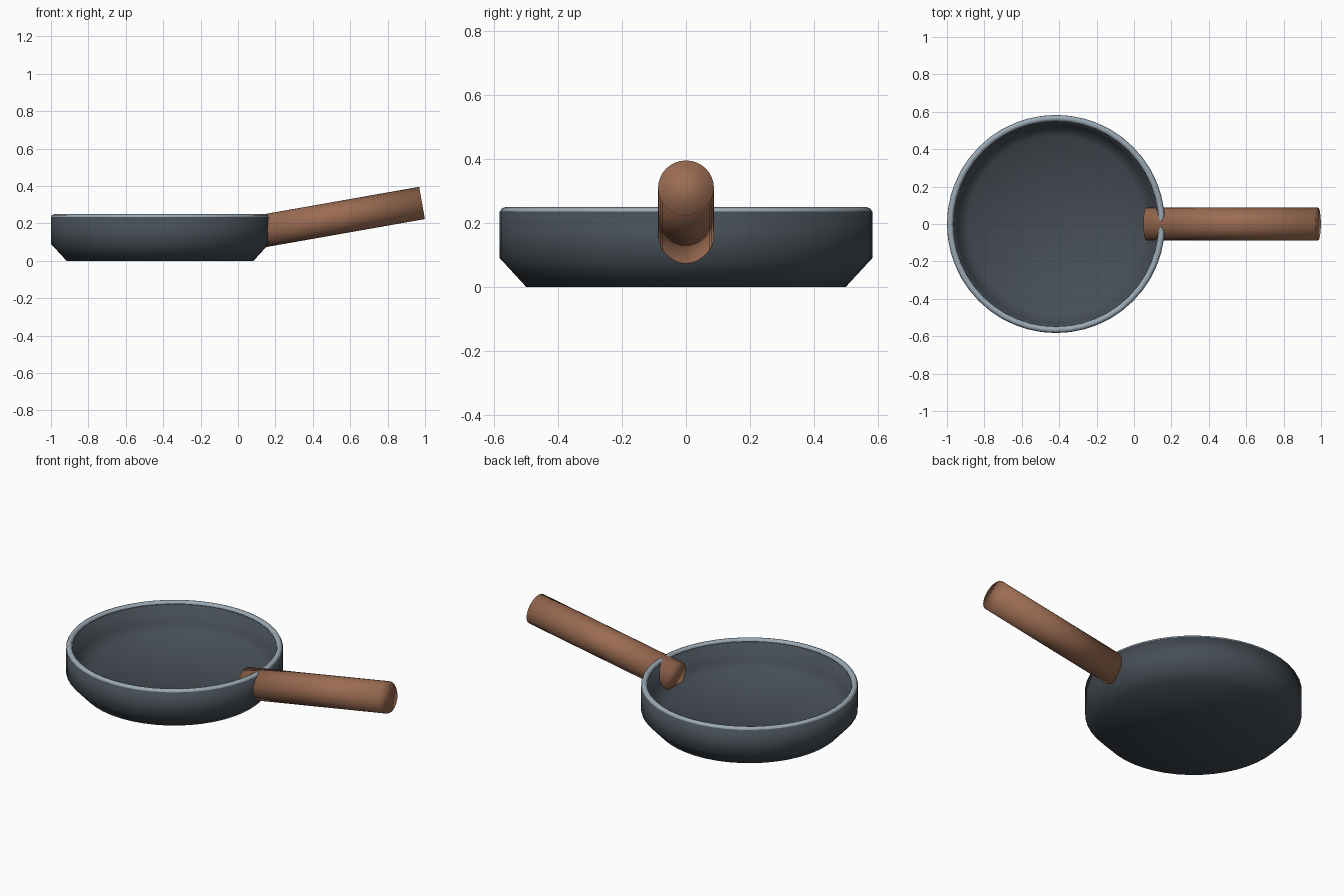
import bpy, bmesh, math
from mathutils import Vector

if "Cube" in bpy.data.objects:
    bpy.data.objects.remove(bpy.data.objects["Cube"])

PAN_X = -0.417
SEGMENTS = 48


def material(name, rgb):
    m = bpy.data.materials.new(name)
    m.diffuse_color = (*rgb, 1)
    m.use_nodes = True
    m.node_tree.nodes["Principled BSDF"].inputs["Base Color"].default_value = m.diffuse_color
    return m


def finish(ob, name, mat):
    ob.name = name
    ob.data.materials.append(mat)
    for p in ob.data.polygons:
        p.use_smooth = True


def lathe(name, profile, mat):
    bm = bmesh.new()
    verts = [bm.verts.new((r, 0, z)) for r, z in profile]
    edges = [bm.edges.new(pair) for pair in zip(verts, verts[1:])]
    bmesh.ops.spin(bm, geom=verts + edges, cent=(0, 0, 0), axis=(0, 0, 1),
                   angle=math.tau, steps=SEGMENTS)
    bmesh.ops.remove_doubles(bm, verts=bm.verts[:], dist=1e-4)
    bmesh.ops.recalc_face_normals(bm, faces=bm.faces[:])
    me = bpy.data.meshes.new(name)
    bm.to_mesh(me)
    bm.free()
    ob = bpy.data.objects.new(name, me)
    bpy.context.collection.objects.link(ob)
    ob.location.x = PAN_X
    finish(ob, name, mat)


iron = material("dark_iron", (0.06, 0.075, 0.09))
steel = material("rim_steel", (0.33, 0.40, 0.46))
wood = material("wood", (0.33, 0.15, 0.085))

# Pan body: chamfered outside, hollow inside
lathe("pan_body", [(0, 0), (0.5, 0), (0.583, 0.09), (0.583, 0.235),
                   (0.55, 0.235), (0.532, 0.13), (0.47, 0.07), (0, 0.06)], iron)

# Rolled rim
bpy.ops.mesh.primitive_torus_add(major_radius=0.566, minor_radius=0.017,
                                 major_segments=SEGMENTS, minor_segments=8,
                                 location=(PAN_X, 0, 0.232))
finish(bpy.context.object, "rim", steel)

# Tilted round handle, poking through the wall
start, end = Vector((0.065, 0, 0.147)), Vector((0.984, 0, 0.309))
axis = end - start
bpy.ops.mesh.primitive_cylinder_add(vertices=32, radius=0.0875, depth=axis.length,
                                    location=(start + end) / 2,
                                    rotation=axis.to_track_quat('Z', 'Y').to_euler())
finish(bpy.context.object, "handle", wood)
